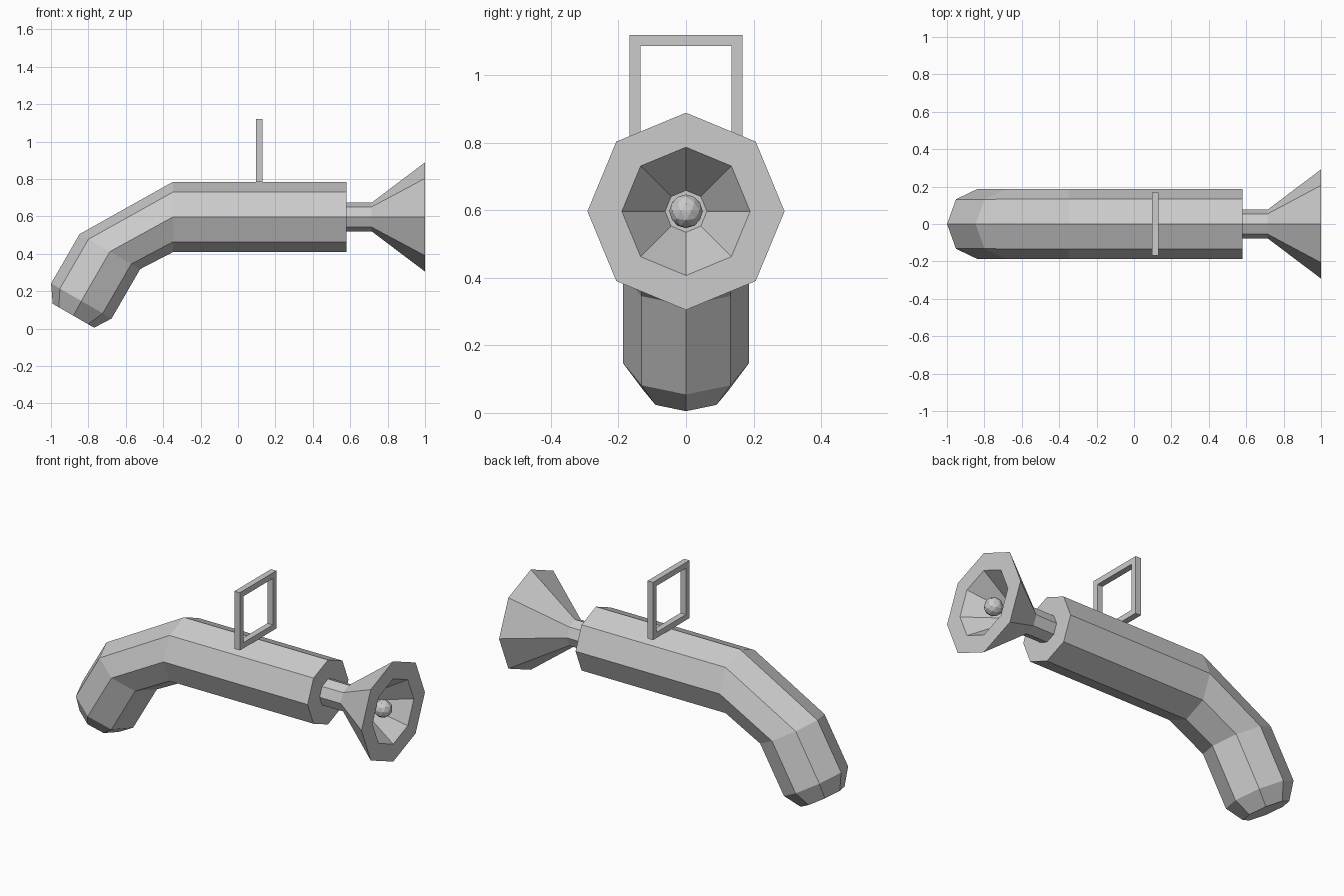
import bpy, bmesh
from math import sin, cos, pi, radians

if "Cube" in bpy.data.objects:
    bpy.data.objects.remove(bpy.data.objects["Cube"])

SIDES = 8
AXIS_Z = 0.597


def finish(bm, name):
    bmesh.ops.recalc_face_normals(bm, faces=bm.faces)
    mesh = bpy.data.meshes.new(name)
    bm.to_mesh(mesh)
    bm.free()
    obj = bpy.data.objects.new(name, mesh)
    bpy.context.collection.objects.link(obj)
    return obj


def loft(name, stations):
    """Octagonal skin through (x, z, radius, tilt) stations, capped at both ends."""
    bm = bmesh.new()
    rings = []
    for x, z, r, tilt in stations:
        t = radians(tilt)
        ring = []
        for i in range(SIDES):
            a = 2 * pi * i / SIDES
            up = r * cos(a)
            ring.append(bm.verts.new((x - up * sin(t), r * sin(a), z + up * cos(t))))
        rings.append(ring)
    for a, b in zip(rings, rings[1:]):
        for i in range(SIDES):
            j = (i + 1) % SIDES
            bm.faces.new((a[i], a[j], b[j], b[i]))
    bm.faces.new(rings[0])
    bm.faces.new(rings[-1])
    return finish(bm, name)


# Barrel bending down into the grip, with a chamfered butt
loft("body_and_grip", [
    (0.58, AXIS_Z, 0.188, 0),
    (-0.348, AXIS_Z, 0.188, 0),
    (-0.685, 0.412, 0.187, 60),
    (-0.8375, 0.148, 0.187, 60),
    (-0.88, 0.069, 0.128, 60),
])

# Neck and flared muzzle, folding back in to a hollow cone
loft("muzzle_horn", [
    (0.58, AXIS_Z, 0.077, 0),
    (0.715, AXIS_Z, 0.077, 0),
    (1.0, AXIS_Z, 0.292, 0),
    (1.0, AXIS_Z, 0.19, 0),
    (0.83, AXIS_Z, 0.062, 0),
])

# Emitter ball on a thin stem inside the horn
loft("emitter_stem", [(0.82, AXIS_Z, 0.018, 0), (0.93, AXIS_Z, 0.018, 0)])
bpy.ops.mesh.primitive_ico_sphere_add(subdivisions=2, radius=0.05,
                                      location=(0.935, 0, AXIS_Z))
bpy.context.object.name = "emitter_ball"

# Square sight frame standing on the top ridge
bm = bmesh.new()
loops = []
for x in (0.095, 0.13):
    for h in (0.168, 0.135):
        loops.append([bm.verts.new((x, sy * h, 0.952 + sz * h))
                      for sy, sz in ((-1, -1), (1, -1), (1, 1), (-1, 1))])
back_out, back_in, front_out, front_in = loops
for a, b in ((back_out, back_in), (back_in, front_in),
             (front_in, front_out), (front_out, back_out)):
    for i in range(4):
        j = (i + 1) % 4
        bm.faces.new((a[i], a[j], b[j], b[i]))
finish(bm, "sight_frame")
